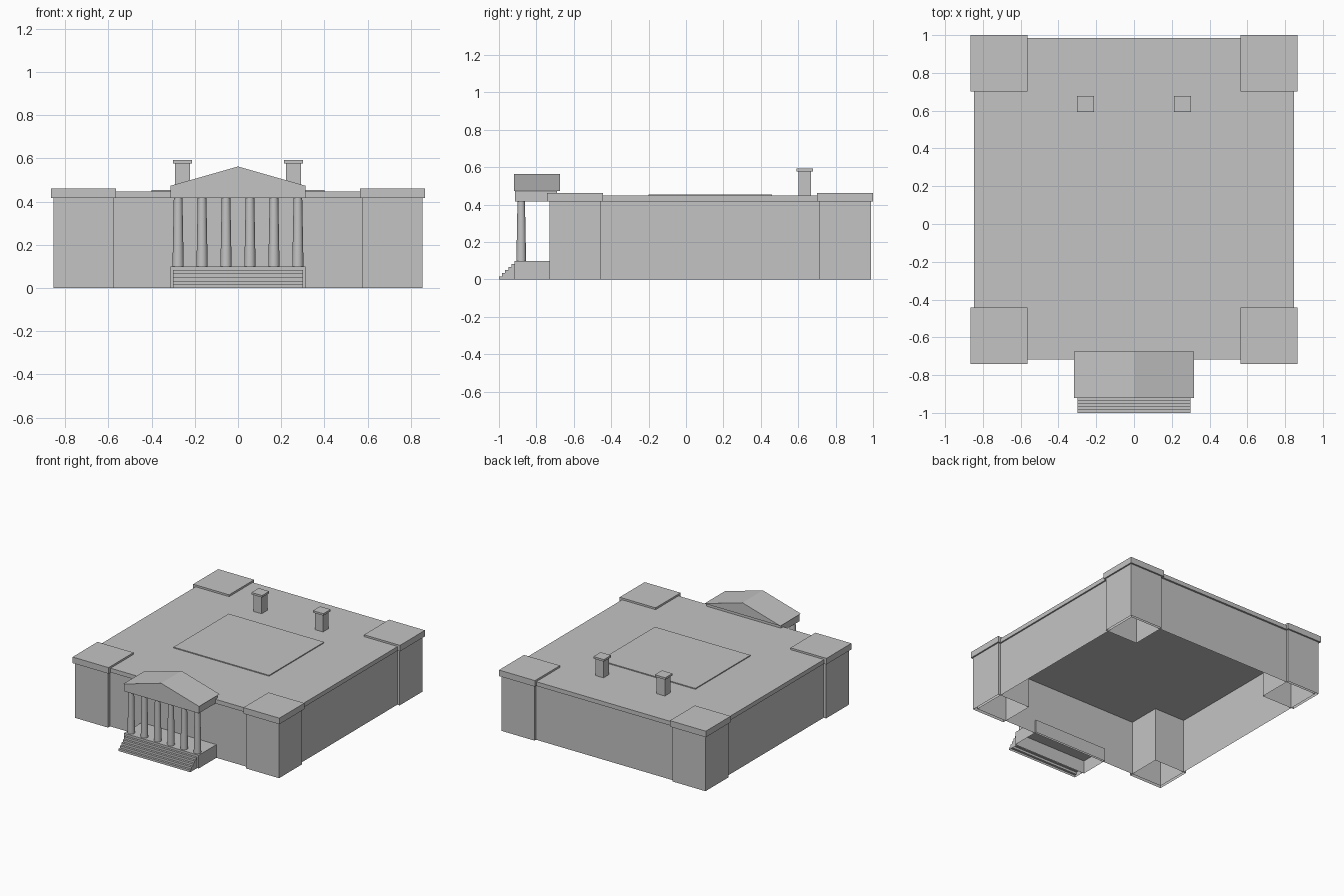
import bpy, bmesh

cube = bpy.data.objects.get("Cube")
if cube:
    bpy.data.objects.remove(cube, do_unlink=True)

# One plain stone colour for the whole building
STONE = (0.55, 0.55, 0.55, 1)
stone = bpy.data.materials.new("pale_stone")
stone.use_nodes = True
stone.diffuse_color = STONE
stone.node_tree.nodes["Principled BSDF"].inputs["Base Color"].default_value = STONE


def finish(name, bm):
    bmesh.ops.recalc_face_normals(bm, faces=bm.faces)
    mesh = bpy.data.meshes.new(name)
    bm.to_mesh(mesh)
    bm.free()
    mesh.materials.append(stone)
    obj = bpy.data.objects.new(name, mesh)
    bpy.context.collection.objects.link(obj)
    return obj


def box(name, x, y, z, hollow=False):
    """Box between (min, max) pairs; hollow leaves the underside open."""
    bm = bmesh.new()
    bmesh.ops.create_cube(bm, size=1)
    for v in bm.verts:
        v.co = [lo + (c + 0.5) * (hi - lo) for c, (lo, hi) in zip(v.co, (x, y, z))]
    bmesh.ops.recalc_face_normals(bm, faces=bm.faces)
    if hollow:
        under = [f for f in bm.faces if f.normal.z < -0.5]
        bmesh.ops.delete(bm, geom=under, context='FACES_ONLY')
    return finish(name, bm)


def prism(name, profile, offset, open_bottom=False):
    """Extrude a closed profile of 3D points along an offset vector."""
    bm = bmesh.new()
    face = bm.faces.new([bm.verts.new(p) for p in profile])
    ext = bmesh.ops.extrude_face_region(bm, geom=[face], use_keep_orig=True)
    moved = [g for g in ext["geom"] if isinstance(g, bmesh.types.BMVert)]
    bmesh.ops.translate(bm, verts=moved, vec=offset)
    if open_bottom:
        under = [f for f in bm.faces if all(v.co.z < 0.0001 for v in f.verts)]
        bmesh.ops.delete(bm, geom=under, context='FACES_ONLY')
    return finish(name, bm)


EAVES = 0.416

# Main hall: open-bottomed walls, cornice slab, low raised roof panel
box("main_walls", (-0.835, 0.835), (-0.705, 0.97), (0, EAVES), hollow=True)
box("main_cornice", (-0.846, 0.846), (-0.717, 0.984), (EAVES, 0.448))
box("roof_panel", (-0.4, 0.4), (-0.2, 0.46), (0.448, 0.455))

# Corner pavilions with overhanging caps, and the rear chimneys
for side, s in (("left", 1), ("right", -1)):
    def span(a, b):
        return tuple(sorted((s * a, s * b)))

    for end, y0, y1 in (("front", -0.73, -0.455), ("back", 0.713, 0.988)):
        box(f"{end}_{side}_pavilion", span(0.577, 0.855), (y0, y1),
            (0, EAVES), hollow=True)
        box(f"{end}_{side}_pavilion_cap", span(0.565, 0.866),
            (y0 - 0.012, y1 + 0.012), (EAVES, 0.462))
    box(f"{side}_chimney", span(0.223, 0.291), (0.601, 0.669), (0.448, 0.577))
    box(f"{side}_chimney_cap", span(0.213, 0.301), (0.592, 0.678), (0.577, 0.592))

# Portico: base, entablature and gabled pediment
box("portico_base", (-0.313, 0.313), (-0.917, -0.69), (0, 0.1), hollow=True)
box("entablature", (-0.312, 0.312), (-0.914, -0.69), (EAVES, 0.472))
prism("pediment",
      [(-0.318, -0.92, 0.472), (0.318, -0.92, 0.472), (0, -0.92, 0.563)],
      (0, 0.245, 0))

# Front steps as one stepped profile
STEPS, RISE, TREAD = 5, 0.1 / 6, 0.0166
profile = [(-0.3, -0.917, 0)]
for i in range(STEPS):
    y = -1 + i * TREAD
    profile += [(-0.3, y, i * RISE), (-0.3, y, (i + 1) * RISE)]
profile.append((-0.3, -0.917, STEPS * RISE))
prism("front_steps", profile, (0.6, 0, 0), open_bottom=True)

# Six tapered columns
for i in range(6):
    bm = bmesh.new()
    bmesh.ops.create_cone(bm, cap_ends=True, segments=20, radius1=0.026,
                          radius2=0.02, depth=EAVES - 0.1)
    bmesh.ops.translate(bm, verts=bm.verts,
                        vec=((i - 2.5) * 0.111, -0.881, (EAVES + 0.1) / 2))
    for f in bm.faces:
        f.smooth = len(f.verts) == 4
    column = finish(f"column_{i + 1}", bm)
    for e in column.data.edges:
        a, b = (column.data.vertices[v].co.z for v in e.vertices)
        e.use_edge_sharp = abs(a - b) < 0.001
